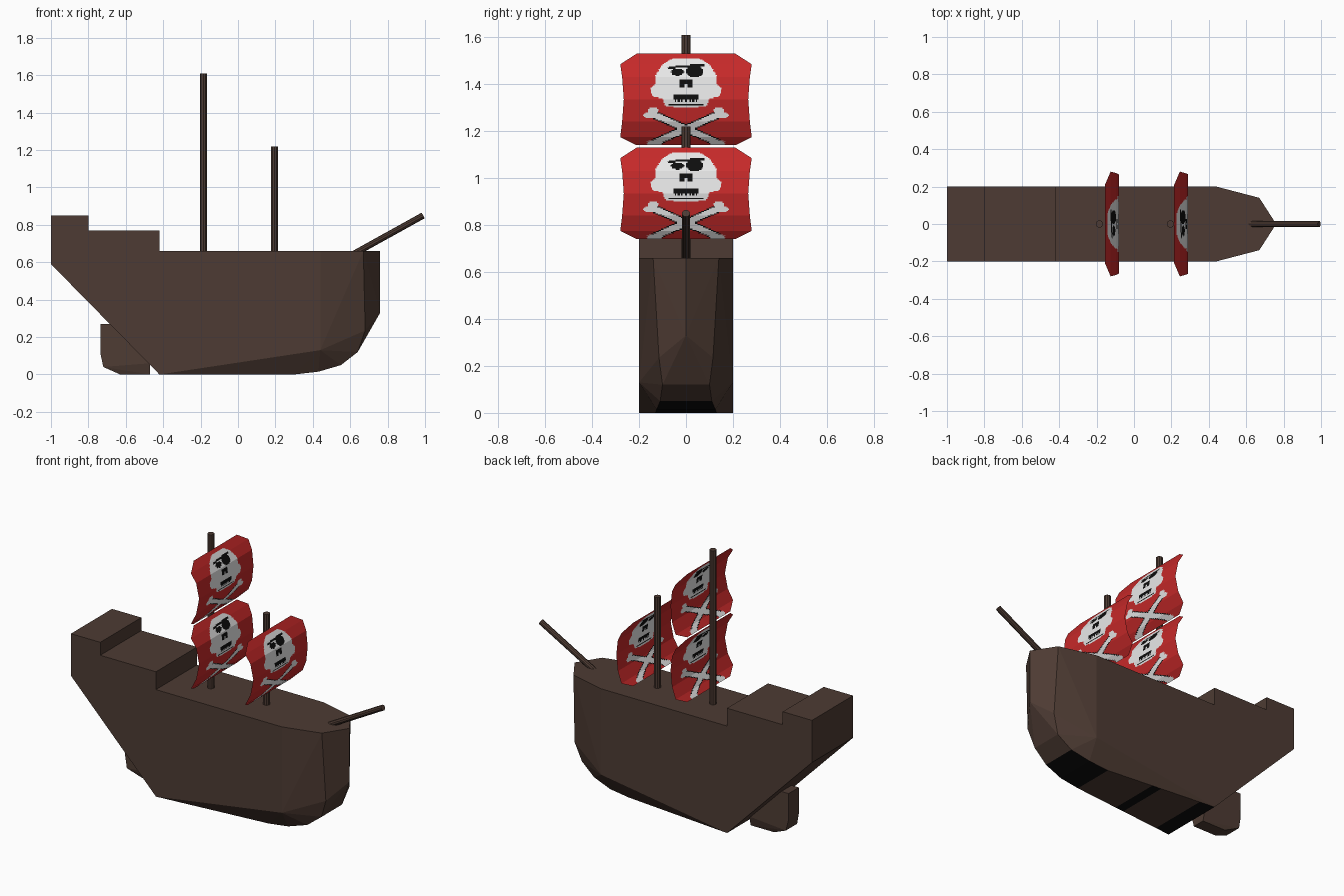
import bpy, bmesh, math
from mathutils import Vector, Matrix

if "Cube" in bpy.data.objects:
    bpy.data.objects.remove(bpy.data.objects["Cube"])


def material(name, rgb):
    m = bpy.data.materials.new(name)
    m.diffuse_color = (*rgb, 1)
    m.use_nodes = True
    m.node_tree.nodes["Principled BSDF"].inputs["Base Color"].default_value = m.diffuse_color
    return m


WOOD = material("dark_wood", (0.075, 0.044, 0.033))
RED = material("sail_red", (0.56, 0.022, 0.022))
WHITE = material("bone_white", (0.80, 0.80, 0.80))
BLACK = material("black", (0.004, 0.004, 0.004))


def finish(bm, name, mats):
    me = bpy.data.meshes.new(name)
    bm.to_mesh(me)
    bm.free()
    for m in mats:
        me.materials.append(m)
    ob = bpy.data.objects.new(name, me)
    bpy.context.collection.objects.link(ob)
    return ob


def convex(points):
    """Convex solid from points given on one side, mirrored in y."""
    bm = bmesh.new()
    for x, y, z in points:
        for s in ((1, -1) if y else (1,)):
            bm.verts.new((x, y * s, z))
    res = bmesh.ops.convex_hull(bm, input=bm.verts[:])
    stray = {v for k in ("geom_interior", "geom_unused") for v in res[k]
             if isinstance(v, bmesh.types.BMVert) and v.is_valid and not v.link_faces}
    bmesh.ops.delete(bm, geom=list(stray), context='VERTS')
    bmesh.ops.dissolve_limit(bm, angle_limit=0.01, verts=bm.verts[:], edges=bm.edges[:])
    bmesh.ops.recalc_face_normals(bm, faces=bm.faces[:])
    return bm


def pole(name, a, b, r, sides=10):
    a, b = Vector(a), Vector(b)
    d = b - a
    bm = bmesh.new()
    mat = Matrix.Translation((a + b) / 2) @ d.to_track_quat('Z', 'Y').to_matrix().to_4x4()
    bmesh.ops.create_cone(bm, cap_ends=True, segments=sides, radius1=r, radius2=r,
                          depth=d.length, matrix=mat)
    finish(bm, name, [WOOD])


# Hull: convex body, then the two stern decks are raised
hull = convex([(-1, .2, .66), (-1, .2, .59), (-.42, .2, 0), (.44, .2, .66), (.44, .2, .13),
               (.67, .14, .66), (.68, .115, .235), (.76, 0, .66), (.76, 0, .33),
               (.64, .10, .12), (.55, .11, .05), (.43, .125, .015), (.3, .13, 0)])
for x in (-.8, -.42, -.32, -.06, .0):
    bmesh.ops.bisect_plane(hull, geom=hull.verts[:] + hull.edges[:] + hull.faces[:],
                           plane_co=(x, 0, 0), plane_no=(1, 0, 0))
for limit, rise in ((-.42, .11), (-.8, .08)):
    hull.normal_update()
    deck = [f for f in hull.faces if f.normal.z > .9 and f.calc_center_median().x < limit]
    res = bmesh.ops.extrude_face_region(hull, geom=deck)
    bmesh.ops.translate(hull, vec=(0, 0, rise),
                        verts=[g for g in res["geom"] if isinstance(g, bmesh.types.BMVert)])
    bmesh.ops.delete(hull, geom=[f for f in deck if f.is_valid], context='FACES_ONLY')
bmesh.ops.recalc_face_normals(hull, faces=hull.faces[:])
# Black bands across the flat bottom
for f in hull.faces:
    x = f.calc_center_median().x
    if f.normal.z < -.95 and (-.42 < x < -.32 or -.06 < x < 0 or x > .33):
        f.material_index = 1
finish(hull, "hull", [WOOD, BLACK])

# Rudder with a narrowed lower edge
rudder = convex([(-.735, .05, .27), (-.66, .05, .27), (-.735, .05, .11), (-.72, .055, .04),
                 (-.47, .055, .06), (-.63, .04, 0), (-.47, .04, 0)])
finish(rudder, "rudder", [WOOD])

# Masts and bowsprit
pole("main_mast", (-.185, 0, .64), (-.185, 0, 1.61), .02)
pole("fore_mast", (.195, 0, .64), (.195, 0, 1.22), .02)
pole("bowsprit", (.62, 0, .645), (.99, 0, .85), .017)

# Sail emblem: coordinates are y across, z above the sail's lower edge
SKULL = [(0, .372), (.06, .368), (.10, .345), (.13, .30), (.127, .265), (.15, .24),
         (.145, .21), (.10, .197), (.085, .165), (0, .158)]


def inside(y, z, poly):
    hit = False
    for (y1, z1), (y2, z2) in zip(poly, poly[1:] + poly[:1]):
        if (z1 > z) != (z2 > z) and y < (y2 - y1) * (z - z1) / (z2 - z1) + y1:
            hit = not hit
    return hit


def ellipse(y, z, cy, cz, ry, rz):
    return ((y - cy) / ry) ** 2 + ((z - cz) / rz) ** 2 < 1


def emblem(y, z):
    """0 red, 1 white, 2 black."""
    a = abs(y)
    if inside(a, z, SKULL):
        eyes = ellipse(y, z, .037, .315, .036, .026) or ellipse(y, z, -.036, .312, .028, .015)
        strap = -.075 < y < .08 and abs(z - .336 - .08 * y) < .005
        nose = a < .026 and .247 < z < .282 and not (a < .004 and z < .258)
        mouth = a < .055 and .185 < z < .217 and not (z < .193 and int(a / .007) % 2)
        chin = a < .075 and .168 < z < .173
        return 2 if eyes or strap or nose or mouth or chin else 1
    # crossed bones with two knobs at each end
    for cy, cz in ((.158, .128), (.140, .148), (.142, .008), (.125, .003)):
        if ellipse(a, z, cy, cz, .023, .014):
            return 1
    d = abs(abs(z - .07) - a * .44)
    if a < .15 and d < .019:
        return 1 if d < .014 else 2
    return 0


# Sail outline: height, forward bulge, half width
OUTLINE = [(0, 0, .21), (.035, .03, .28), (.10, .06, .272), (.195, .075, .265),
           (.29, .06, .272), (.345, .03, .28), (.39, 0, .21)]


def sail(name, x0, z0, n=100):
    rows = [OUTLINE[0]]
    for p, q in zip(OUTLINE, OUTLINE[1:]):
        k = round((q[0] - p[0]) / .005)
        rows += [tuple(Vector(p).lerp(Vector(q), i / k)) for i in range(1, k + 1)]
    bm = bmesh.new()
    grid = [[bm.verts.new((x0 + x, w * (2 * i / n - 1), z0 + z)) for i in range(n + 1)]
            for z, x, w in rows]
    for lo, hi in zip(grid, grid[1:]):
        for i in range(n):
            f = bm.faces.new((lo[i], lo[i + 1], hi[i + 1], hi[i]))
            c = f.calc_center_median()
            f.material_index = emblem(c.y, c.z - z0)
    finish(bm, name, [RED, WHITE, BLACK])


sail("main_lower_sail", -.155, .74)
sail("main_upper_sail", -.155, 1.14)
sail("fore_sail", .215, .74)
